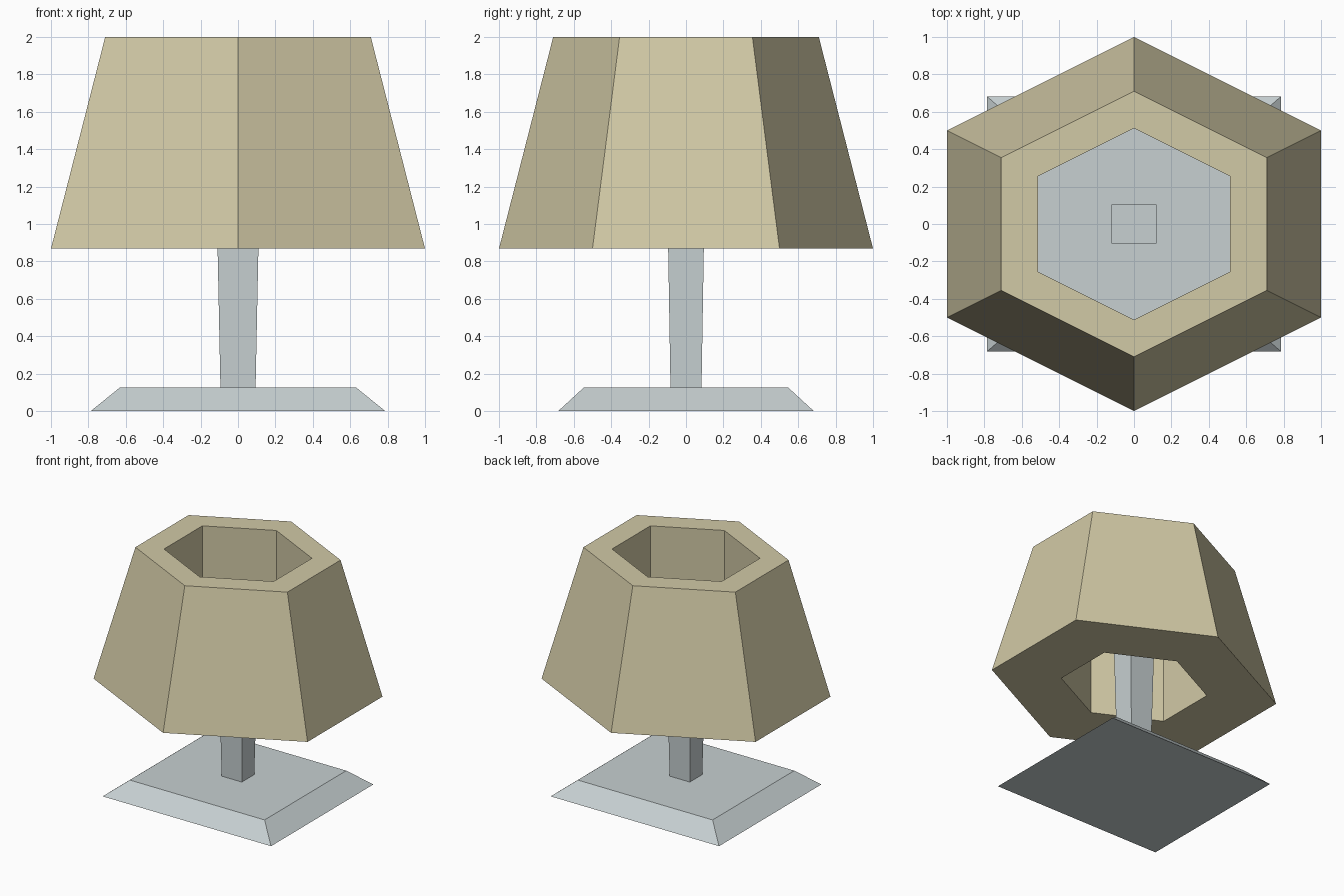
import bpy
import bmesh

cube = bpy.data.objects.get("Cube")
if cube:
    bpy.data.objects.remove(cube, do_unlink=True)


def material(name, color):
    mat = bpy.data.materials.new(name)
    mat.use_nodes = True
    mat.diffuse_color = color
    mat.node_tree.nodes["Principled BSDF"].inputs["Base Color"].default_value = color
    return mat


def loft(name, rings, mat, closed=False):
    """Join rings of points into a solid; closed links the last ring back to the first."""
    bm = bmesh.new()
    loops = [[bm.verts.new(p) for p in ring] for ring in rings]
    pairs = list(zip(loops, loops[1:]))
    if closed:
        pairs.append((loops[-1], loops[0]))
    else:
        bm.faces.new(loops[0])
        bm.faces.new(loops[-1])
    n = len(loops[0])
    for a, b in pairs:
        for i in range(n):
            j = (i + 1) % n
            bm.faces.new((a[i], a[j], b[j], b[i]))
    bmesh.ops.recalc_face_normals(bm, faces=bm.faces)
    mesh = bpy.data.meshes.new(name)
    bm.to_mesh(mesh)
    bm.free()
    mesh.materials.append(mat)
    obj = bpy.data.objects.new(name, mesh)
    bpy.context.collection.objects.link(obj)
    return obj


def rectangle(x, y, z):
    return [(-x, -y, z), (x, -y, z), (x, y, z), (-x, y, z)]


def hexagon(r, z):
    corners = [(0, -1), (1, -0.5), (1, 0.5), (0, 1), (-1, 0.5), (-1, -0.5)]
    return [(r * x, r * y, z) for x, y in corners]


grey = material("pale grey", (0.57, 0.63, 0.64, 1))
tan = material("tan fabric", (0.64, 0.585, 0.38, 1))

# Bevelled foot plate
loft("base", [rectangle(0.787, 0.683, 0), rectangle(0.63, 0.545, 0.127)], grey)

# Post, slightly wider at the top
loft("post", [rectangle(0.094, 0.083, 0.127), rectangle(0.12, 0.104, 1.4)], grey)

# Thick tapered shade with a straight opening through it
loft("shade", [hexagon(1, 0.868), hexagon(0.71, 2), hexagon(0.512, 2), hexagon(0.512, 0.868)],
     tan, closed=True)
